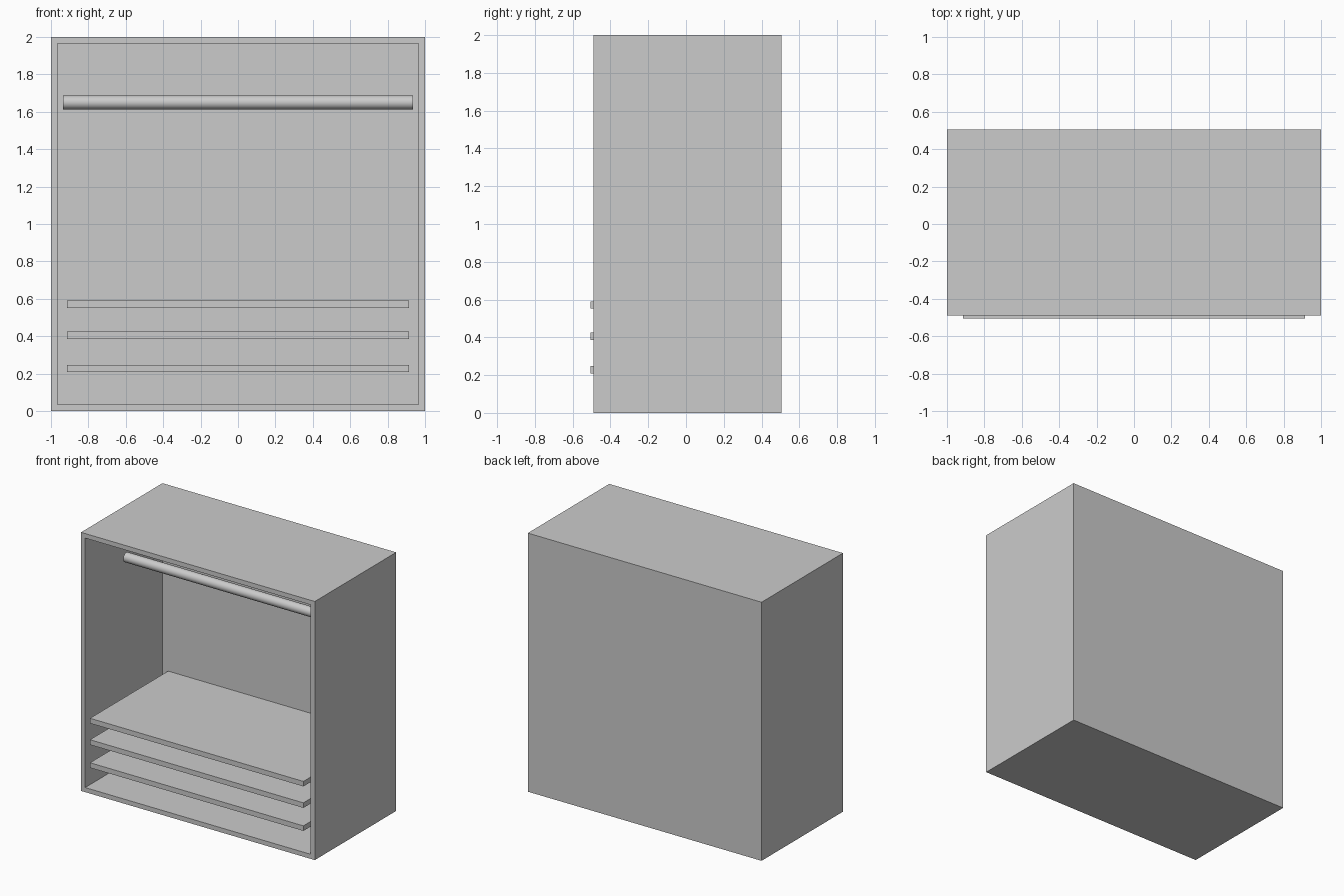
import bpy
import bmesh
import math

if "Cube" in bpy.data.objects:
    bpy.data.objects.remove(bpy.data.objects["Cube"])

grey = bpy.data.materials.new("light_grey")
grey.diffuse_color = (0.6, 0.6, 0.6, 1)
grey.use_nodes = True
grey.node_tree.nodes["Principled BSDF"].inputs["Base Color"].default_value = grey.diffuse_color


def box(name, lo, hi):
    """Axis-aligned box between two corners."""
    bm = bmesh.new()
    bmesh.ops.create_cube(bm, size=1)
    for v in bm.verts:
        v.co = [lo[i] + (v.co[i] + 0.5) * (hi[i] - lo[i]) for i in range(3)]
    mesh = bpy.data.meshes.new(name)
    bm.to_mesh(mesh)
    bm.free()
    obj = bpy.data.objects.new(name, mesh)
    bpy.context.collection.objects.link(obj)
    mesh.materials.append(grey)
    return obj


# Cabinet: solid block hollowed out from the open front
cabinet = box("cabinet", (-1, -0.49, 0), (1, 0.505, 2))
bm = bmesh.new()
bm.from_mesh(cabinet.data)
front = min(bm.faces, key=lambda f: f.calc_center_median().y)
bmesh.ops.inset_region(bm, faces=[front], thickness=0.05)
cavity = bmesh.ops.extrude_discrete_faces(bm, faces=[front])["faces"][0]
for v in cavity.verts:
    v.co.y = 0.455
bm.normal_update()
bm.to_mesh(cabinet.data)
bm.free()

# Three shelves that stand slightly proud of the front
for i, z in enumerate((0.208, 0.386, 0.552)):
    box(f"shelf_{i + 1}", (-0.913, -0.505, z), (0.913, 0.45, z + 0.039))

# Hanging rail
bpy.ops.mesh.primitive_cylinder_add(vertices=32, radius=0.037, depth=1.87,
                                    location=(0, -0.03, 1.65),
                                    rotation=(0, math.pi / 2, 0))
rail = bpy.context.object
rail.name = "hanging_rail"
rail.data.materials.append(grey)
bpy.ops.object.shade_smooth_by_angle(angle=math.radians(40))
